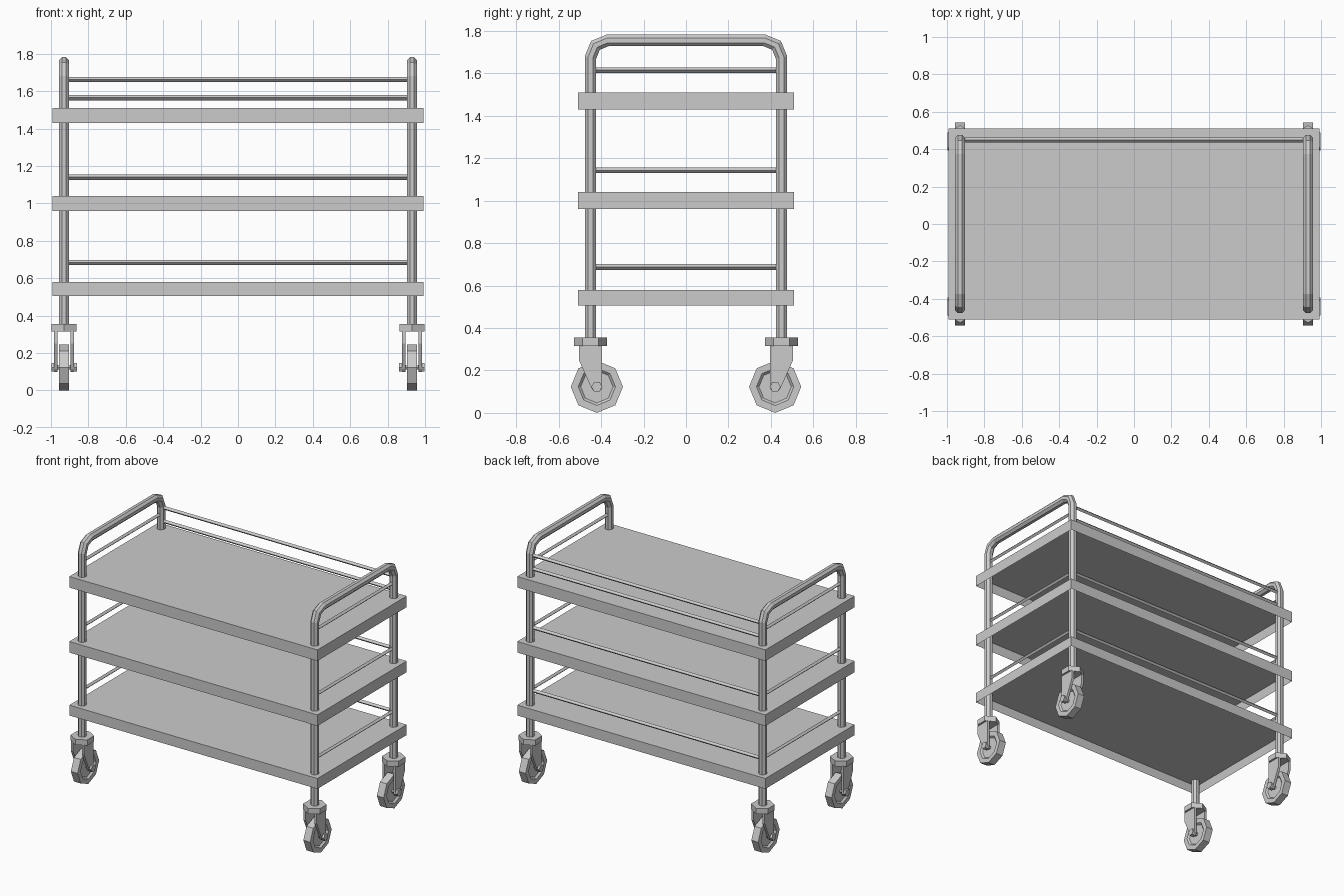
import bpy, bmesh
from math import pi, cos, sin
from mathutils import Vector, Matrix

old = bpy.data.objects.get("Cube")
if old:
    bpy.data.objects.remove(old)

steel = bpy.data.materials.new("brushed steel grey")
steel.use_nodes = True
GREY = (0.6, 0.6, 0.6, 1)
steel.diffuse_color = GREY
steel.node_tree.nodes["Principled BSDF"].inputs["Base Color"].default_value = GREY

POST_X, POST_Y = 0.93, 0.45
WHEEL_Y, WHEEL_Z, WHEEL_R = 0.42, 0.123, 0.123


def finish(name, bm):
    bmesh.ops.recalc_face_normals(bm, faces=bm.faces)
    mesh = bpy.data.meshes.new(name)
    bm.to_mesh(mesh)
    bm.free()
    mesh.materials.append(steel)
    obj = bpy.data.objects.new(name, mesh)
    bpy.context.collection.objects.link(obj)
    return obj


def prism(bm, outline, offset):
    """Extrude a closed outline along an offset; return the two caps."""
    start = bm.faces.new([bm.verts.new(p) for p in outline])
    ext = bmesh.ops.extrude_face_region(bm, geom=[start], use_keep_orig=True)["geom"]
    bmesh.ops.translate(bm, verts=[g for g in ext if isinstance(g, bmesh.types.BMVert)], vec=offset)
    return start, next(g for g in ext if isinstance(g, bmesh.types.BMFace))


def ring_x(x, y, z, r, sides, turn=0.0):
    """Regular polygon facing along x."""
    angles = [turn + 2 * pi * i / sides for i in range(sides)]
    return [(x, y + r * cos(a), z + r * sin(a)) for a in angles]


def tray(name, low, high):
    """Shelf with a folded-down rim, hollow underneath."""
    bm = bmesh.new()
    bmesh.ops.create_cube(bm, size=1)
    bmesh.ops.scale(bm, verts=bm.verts, vec=(1.985, 1.02, high - low))
    bmesh.ops.translate(bm, verts=bm.verts, vec=(0, 0, (low + high) / 2))
    bmesh.ops.recalc_face_normals(bm, faces=bm.faces)
    under = min(bm.faces, key=lambda f: f.calc_center_median().z)
    bmesh.ops.inset_region(bm, faces=[under], thickness=0.015)
    bmesh.ops.translate(bm, verts=under.verts, vec=(0, 0, high - low - 0.015))
    return finish(name, bm)


def hoop(name, x):
    """Two posts and the push handle as one bent octagonal tube."""
    bend = 0.08
    corner_y, corner_z = POST_Y - bend, 1.755 - bend
    half = [(corner_y + bend * cos(a), corner_z + bend * sin(a)) for a in (0, pi / 4, pi / 2)]
    path = [(POST_Y, 0.34)] + half
    path += [(-y, z) for y, z in reversed(path)]
    path = [Vector((0, y, z)) for y, z in path]
    bm = bmesh.new()
    rings = []
    for i, p in enumerate(path):
        before = (p - path[i - 1]).normalized() if i else None
        after = (path[i + 1] - p).normalized() if i < len(path) - 1 else None
        before, after = before or after, after or before
        along = (before + after).normalized()
        side = Vector((1, 0, 0)).cross(along) / along.dot(before)
        r = 0.027 / cos(pi / 8)
        rings.append([bm.verts.new(p + Vector((x + r * cos(a), 0, 0)) + side * r * sin(a))
                      for a in [pi / 8 + k * pi / 4 for k in range(8)]])
    for a, b in zip(rings, rings[1:]):
        for k in range(8):
            bm.faces.new((a[k], a[k - 1], b[k - 1], b[k]))
    bm.faces.new(rings[0])
    bm.faces.new(rings[-1])
    return finish(name, bm)


def rail(name, start, end):
    """Thin four-sided rod standing on its edge."""
    bm = bmesh.new()
    start, end = Vector(start), Vector(end)
    across = (end - start).normalized().cross(Vector((0, 0, 1)))
    up, r = Vector((0, 0, 1)), 0.0135
    prism(bm, [start + d * r for d in (across, up, -across, -up)], end - start)
    return finish(name, bm)


def mirrored(bm, sx, sy):
    bmesh.ops.transform(bm, matrix=Matrix.Diagonal((sx, sy, 1, 1)), verts=bm.verts)
    return bm


def caster(label, sx, sy):
    # Hexagonal mounting plate
    bm = bmesh.new()
    r = 0.0775
    prism(bm, [(POST_X + r * sin(a), POST_Y + r * cos(a), 0.315)
               for a in [k * pi / 3 for k in range(6)]], (0, 0, 0.04))
    finish(label + "_caster_plate", mirrored(bm, sx, sy))

    # Two tapered fork arms
    bm = bmesh.new()
    arm = [(0.505, 0.318), (0.505, 0.25), (0.445, 0.115), (0.432, 0.1),
           (0.408, 0.1), (0.396, 0.115), (0.396, 0.318)]
    for x in (POST_X - 0.053, POST_X + 0.035):
        prism(bm, [(x, y, z) for y, z in arm], (0.018, 0, 0))
    finish(label + "_caster_fork", mirrored(bm, sx, sy))

    # Axle and its end nuts
    bm = bmesh.new()
    prism(bm, ring_x(POST_X - 0.05, WHEEL_Y, WHEEL_Z, 0.014, 6), (0.1, 0, 0))
    for x in (POST_X - 0.068, POST_X + 0.053):
        prism(bm, ring_x(x, WHEEL_Y, WHEEL_Z, 0.026, 6), (0.015, 0, 0))
    finish(label + "_caster_axle", mirrored(bm, sx, sy))

    # Octagonal wheel with dished sides
    bm = bmesh.new()
    caps = prism(bm, ring_x(POST_X - 0.027, WHEEL_Y, WHEEL_Z, WHEEL_R, 8), (0.054, 0, 0))
    bmesh.ops.recalc_face_normals(bm, faces=bm.faces)
    for cap in caps:
        bmesh.ops.inset_region(bm, faces=[cap], thickness=0.035)
        bmesh.ops.inset_region(bm, faces=[cap], thickness=0.012, depth=-0.012)
    finish(label + "_wheel", mirrored(bm, sx, sy))


# Shelves
for name, low, high in (("bottom", 0.505, 0.58), ("middle", 0.96, 1.04), ("top", 1.43, 1.51)):
    tray(name + "_shelf", low, high)

# Corner posts with handles
for side, sx in (("left", 1), ("right", -1)):
    x = sx * POST_X
    hoop(side + "_post_hoop", x)
    for level, z in (("bottom", 0.687), ("middle", 1.143), ("top", 1.615)):
        rail(f"{side}_{level}_rail", (x, -POST_Y, z), (x, POST_Y, z))
    for end, sy in (("front", -1), ("back", 1)):
        caster(f"{end}_{side}", sx, sy)

# Guard rails along the back
for level, z in (("bottom", 0.685), ("middle", 1.14), ("top_lower", 1.565), ("top_upper", 1.663)):
    rail(f"back_{level}_rail", (-POST_X, POST_Y, z), (POST_X, POST_Y, z))
